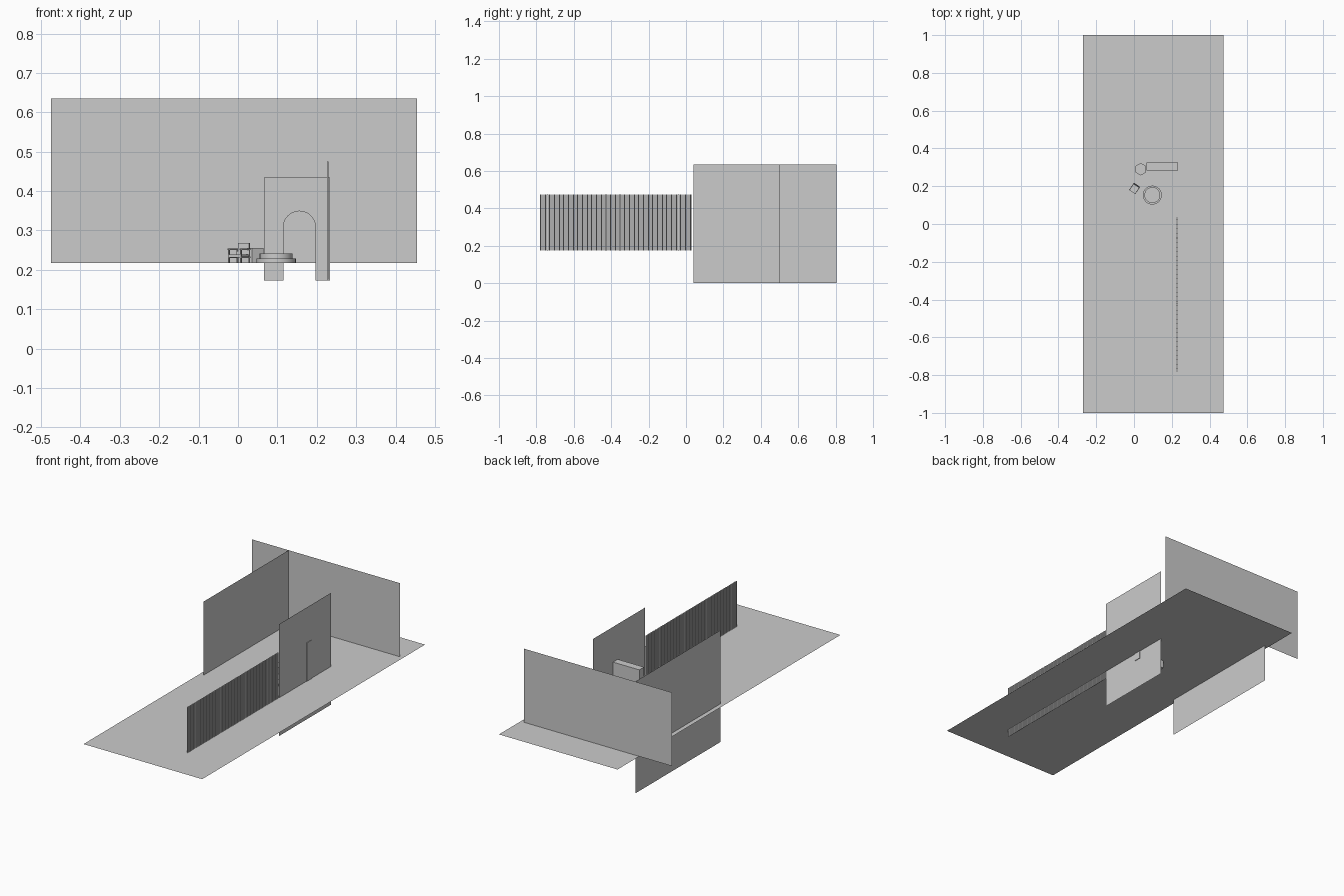
import bpy, bmesh, math
from mathutils import Matrix, Vector

if "Cube" in bpy.data.objects:
    bpy.data.objects.remove(bpy.data.objects["Cube"])

FLOOR = 0.217


def finish(bm, name, smooth=False):
    me = bpy.data.meshes.new(name)
    bmesh.ops.recalc_face_normals(bm, faces=bm.faces)
    bm.to_mesh(me)
    bm.free()
    ob = bpy.data.objects.new(name, me)
    bpy.context.collection.objects.link(ob)
    if smooth:
        bpy.context.view_layer.objects.active = ob
        ob.select_set(True)
        bpy.ops.object.shade_smooth_by_angle()
        ob.select_set(False)
    return ob


def add_box(bm, lo, hi, mat=Matrix()):
    lo, hi = Vector(lo), Vector(hi)
    size = Matrix.Diagonal((*(hi - lo), 1))
    bmesh.ops.create_cube(bm, size=1, matrix=mat @ Matrix.Translation((lo + hi) / 2) @ size)


def plane(name, corner, u, v):
    bm = bmesh.new()
    c, u, v = Vector(corner), Vector(u), Vector(v)
    bm.faces.new([bm.verts.new(p) for p in (c, c + u, c + u + v, c + v)])
    return finish(bm, name)


def drum(name, x, y, z0, z1, r, sides, smooth=False):
    bm = bmesh.new()
    bmesh.ops.create_cone(bm, cap_ends=True, segments=sides, radius1=r, radius2=r, depth=z1 - z0,
                          matrix=Matrix.Translation((x, y, (z0 + z1) / 2)))
    return finish(bm, name, smooth)


# Floor and walls: single-sided sheets, the side walls run below the floor
plane("floor", (-0.27, -1, FLOOR), (0.745, 0, 0), (0, 2, 0))
plane("back_wall", (-0.475, 0.805, FLOOR), (0.93, 0, 0), (0, 0, 0.418))
plane("left_wall", (-0.245, 0.04, 0), (0, 0.765, 0), (0, 0, 0.635))
plane("right_wall", (0.231, 0.04, 0), (0, 0.463, 0), (0, 0, 0.635))

# Row of narrow upright slats
bm = bmesh.new()
count, start, end = 120, -0.78, 0.036
pitch = (end - start) / count
for i in range(count):
    y = start + i * pitch
    add_box(bm, (0.2255, y, 0.175), (0.2300, y + 0.0042, 0.475))
finish(bm, "slat_screen")

# Arched surround: one outline pushed back
pts = [(0.115, 0.173), (0.066, 0.173), (0.066, 0.435), (0.234, 0.435), (0.234, 0.173), (0.197, 0.173)]
pts += [(0.156 + 0.041 * math.cos(a), 0.308 + 0.041 * math.sin(a))
        for a in (math.pi * i / 24 for i in range(25))]
bm = bmesh.new()
face = bm.faces.new([bm.verts.new((x, 0.283, z)) for x, z in pts])
ext = bmesh.ops.extrude_face_region(bm, geom=[face], use_keep_orig=True)
moved = [g for g in ext["geom"] if isinstance(g, bmesh.types.BMVert)]
bmesh.ops.translate(bm, verts=moved, vec=(0, 0.042, 0))
finish(bm, "arched_surround")

# Round low table and six-sided stool
drum("table_base", 0.097, 0.153, FLOOR, 0.229, 0.05, 32, True)
drum("table_top", 0.097, 0.153, 0.229, 0.242, 0.042, 32, True)
drum("stool", 0.036, 0.29, FLOOR, 0.256, 0.033, 6)

# Armchair, back turned towards the rear right
turn = Matrix.Translation((0.003, 0.188, FLOOR)) @ Matrix.Rotation(math.radians(-34), 4, 'Z')
bm = bmesh.new()
add_box(bm, (-0.017, -0.022, 0.014), (0.017, 0.022, 0.022), turn)
finish(bm, "chair_seat")
bm = bmesh.new()
lean = turn @ Matrix.Translation((0, 0.019, 0.02)) @ Matrix.Rotation(math.radians(-6), 4, 'X')
add_box(bm, (-0.017, -0.002, 0), (0.017, 0.002, 0.031), lean)
finish(bm, "chair_back")
bm = bmesh.new()
for s in (-1, 1):
    xs = sorted((s * 0.0165, s * 0.0200))
    add_box(bm, (xs[0], -0.023, 0.034), (xs[1], 0.022, 0.037), turn)
    add_box(bm, (xs[0], -0.022, 0.013), (xs[1], 0.022, 0.017), turn)
    for y in (-0.021, 0.017):
        add_box(bm, (xs[0], y, 0), (xs[1], y + 0.0035, 0.034), turn)
finish(bm, "chair_frame")
